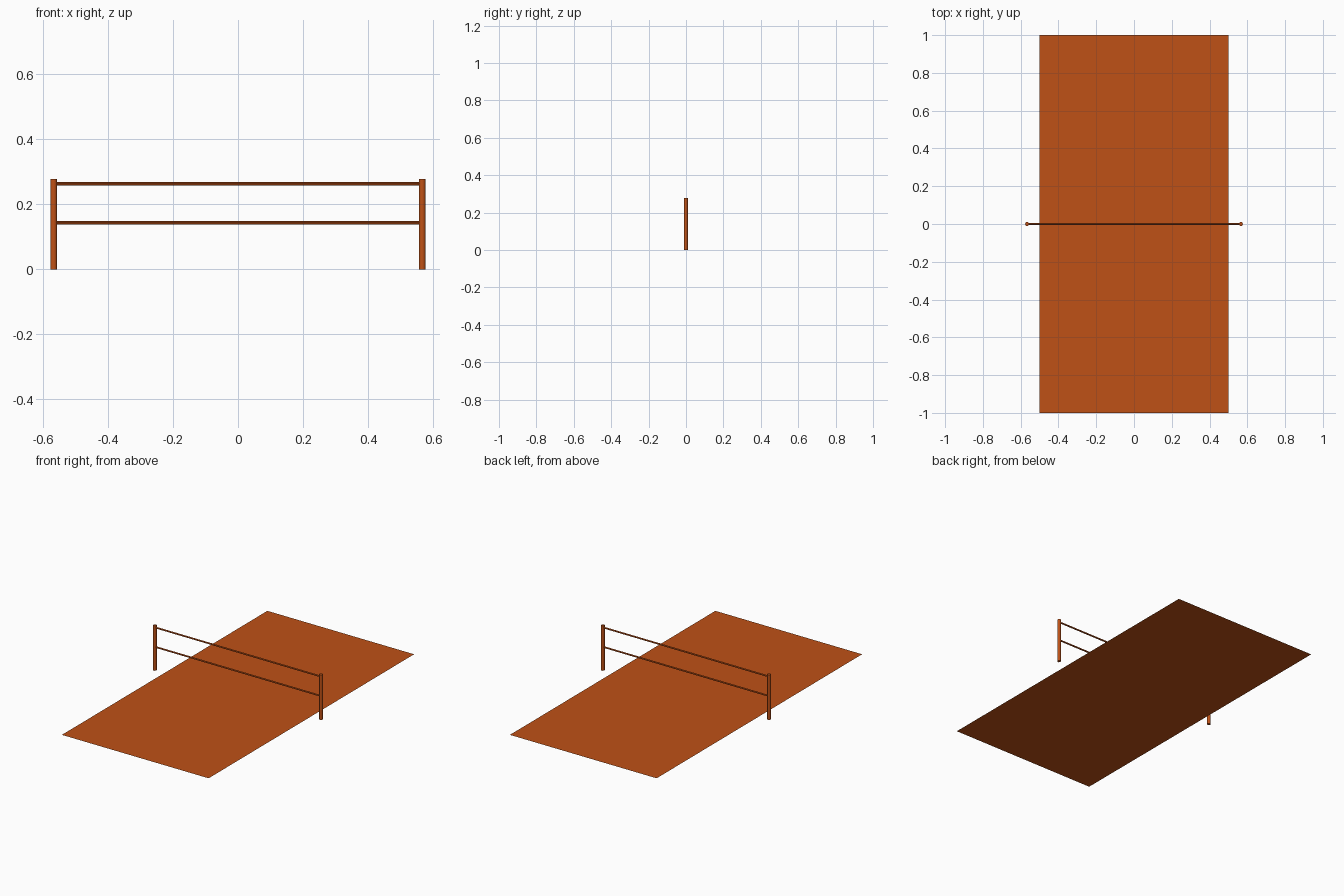
import bpy
import math

if "Cube" in bpy.data.objects:
    bpy.data.objects.remove(bpy.data.objects["Cube"])

# Clay-orange material shared by every part
clay = bpy.data.materials.new("clay_orange")
clay.diffuse_color = (0.52, 0.083, 0.008, 1.0)
clay.use_nodes = True
clay.node_tree.nodes["Principled BSDF"].inputs["Base Color"].default_value = clay.diffuse_color

POST_X = 0.566
POST_H = 0.277


def finish(name):
    obj = bpy.context.object
    obj.name = name
    obj.data.materials.append(clay)
    return obj


def rod(name, radius, length, location, rotation=(0, 0, 0), sides=12):
    bpy.ops.mesh.primitive_cylinder_add(
        vertices=sides, radius=radius, depth=length,
        location=location, rotation=rotation)
    finish(name)
    bpy.ops.object.shade_smooth_by_angle(angle=math.radians(40))


# Court surface: a single flat sheet
bpy.ops.mesh.primitive_plane_add(size=1, location=(0, 0, 0))
court = finish("court_surface")
court.scale = (1, 2, 1)

# Net posts just outside the court
for side, sx in (("left", -1), ("right", 1)):
    rod(f"{side}_post", 0.0105, POST_H, (sx * POST_X, 0, POST_H / 2))

# Net top and bottom cords
for name, z in (("top_cord", 0.2627), ("bottom_cord", 0.143)):
    rod(name, 0.005, 2 * POST_X, (0, 0, z), (0, math.pi / 2, 0), sides=8)
